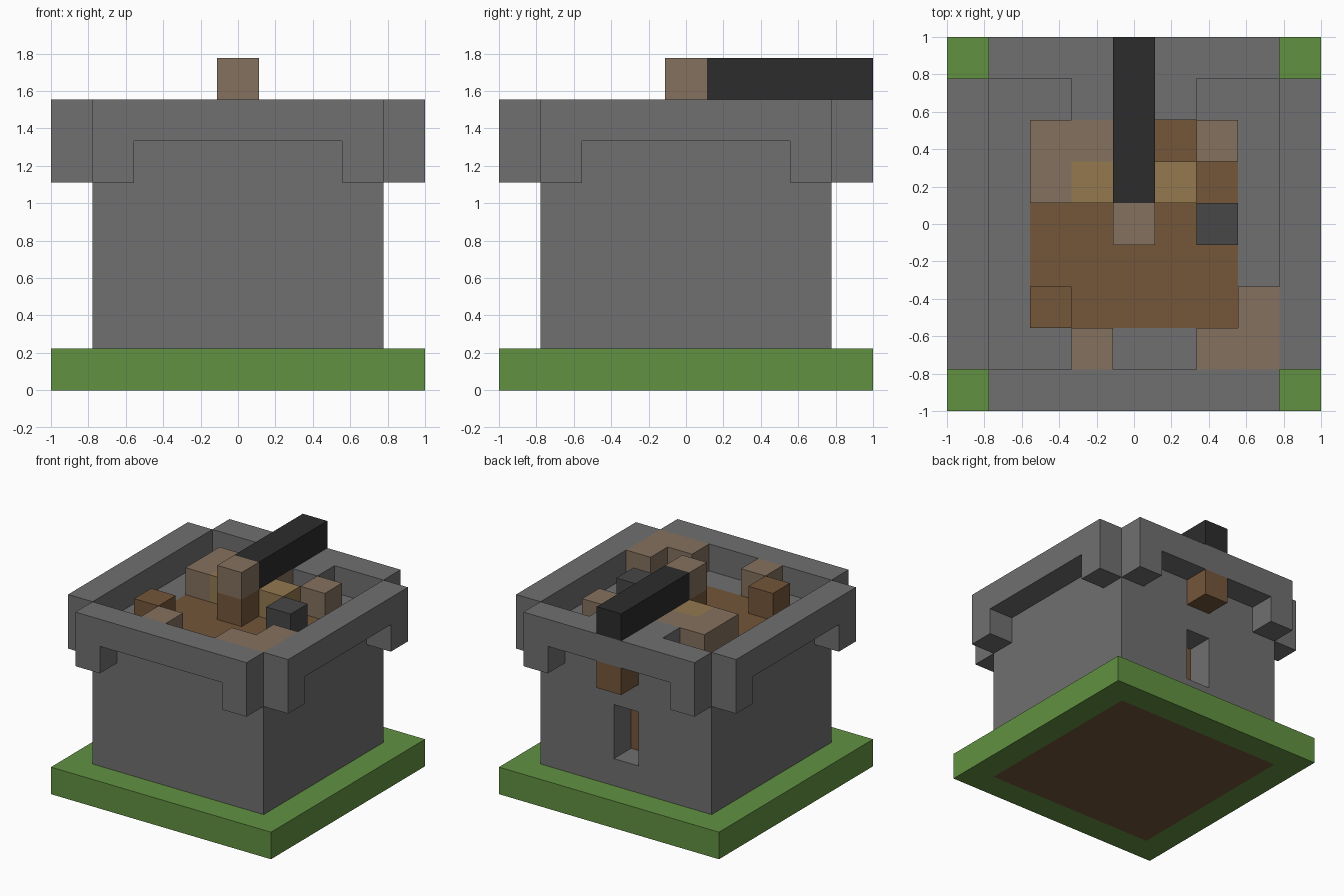
import bpy
import bmesh
from mathutils import Vector

if "Cube" in bpy.data.objects:
    bpy.data.objects.remove(bpy.data.objects["Cube"], do_unlink=True)

N = 9            # blocks along the longest side
S = 2 / N        # block size


def linear(c):
    c /= 255
    return c / 12.92 if c <= 0.04045 else ((c + 0.055) / 1.055) ** 2.4


def material(name, rgb):
    m = bpy.data.materials.new(name)
    m.use_nodes = True
    col = [linear(c) for c in rgb] + [1]
    m.diffuse_color = col
    bsdf = m.node_tree.nodes["Principled BSDF"]
    bsdf.inputs["Base Color"].default_value = col
    bsdf.inputs["Roughness"].default_value = 0.9
    return m


stone = material("stone grey", (112, 112, 112))
grass = material("grass green", (98, 145, 66))
wood = material("wood brown", (116, 86, 58))
pale = material("pale brown", (132, 113, 95))
iron = material("barrel black", (44, 44, 44))
slate = material("dark grey", (71, 71, 71))
gold = material("dull gold", (147, 121, 79))

cells = {}       # block position -> part name
parts = {}       # part name -> material


def fill(part, mat, xs, ys, zs):
    """Assign a box of blocks (inclusive start, exclusive end) to a part."""
    parts[part] = mat
    for x in range(*xs):
        for y in range(*ys):
            for z in range(*zs):
                cells[x, y, z] = part


def block(part, mat, x, y, z):
    fill(part, mat, (x, x + 1), (y, y + 1), (z, z + 1))


# Ground slab with earth underneath
fill("grass_base", grass, (0, 9), (0, 9), (0, 1))
fill("earth_base", wood, (1, 8), (1, 8), (0, 1))

# Tower wall around a wooden core, with a slot window at the back
fill("tower_wall", stone, (1, 8), (1, 8), (1, 6))
fill("wooden_floor", wood, (2, 7), (2, 7), (1, 6))
for z in (2, 3):
    del cells[4, 7, z]

# Overhanging parapet on all four sides, with a drop at each end
for edge in (0, 8):
    fill("parapet", stone, (edge, edge + 1), (1, 8), (6, 7))
    fill("parapet", stone, (1, 8), (edge, edge + 1), (6, 7))
    for end in (1, 7):
        block("parapet", stone, edge, end, 5)
        block("parapet", stone, end, edge, 5)

# Gun platform at the back and the beam under it
fill("gun_platform", stone, (3, 6), (7, 8), (6, 7))
block("support_beam", wood, 4, 8, 5)

# Gun mount, breech and barrel
fill("mount_arm", pale, (2, 5), (6, 7), (6, 7))
block("mount_arm", pale, 2, 5, 6)
fill("mount_plate", gold, (3, 6), (5, 6), (6, 7))
block("breech_post", wood, 4, 4, 6)
block("breech", pale, 4, 4, 7)
fill("barrel", iron, (4, 5), (5, 9), (7, 8))

# Loose stores on the floor
block("back_crate", pale, 6, 6, 6)
block("shot_box", slate, 6, 4, 6)
block("front_barrel", wood, 2, 2, 6)
block("front_crate", pale, 3, 1, 6)
fill("corner_crates", pale, (6, 8), (1, 2), (6, 7))
block("corner_crates", pale, 7, 2, 6)

AXES = [(0, 1, 2), (1, 2, 0), (2, 0, 1)]


def build(part):
    """Make one object from the exposed block faces of a part."""
    bm = bmesh.new()
    verts = {}

    def vert(p):
        if p not in verts:
            verts[p] = bm.verts.new(Vector((p[0] - N / 2, p[1] - N / 2, p[2])) * S)
        return verts[p]

    for pos, owner in cells.items():
        if owner != part:
            continue
        for a, b, c in AXES:
            for side in (0, 1):
                nxt = list(pos)
                nxt[a] += 2 * side - 1
                if tuple(nxt) in cells:
                    continue
                ring = []
                for db, dc in ((0, 0), (1, 0), (1, 1), (0, 1)):
                    p = list(pos)
                    p[a] += side
                    p[b] += db
                    p[c] += dc
                    ring.append(vert(tuple(p)))
                bm.faces.new(ring if side else ring[::-1])
    mesh = bpy.data.meshes.new(part)
    bm.to_mesh(mesh)
    bm.free()
    mesh.materials.append(parts[part])
    bpy.context.scene.collection.objects.link(bpy.data.objects.new(part, mesh))


for part in parts:
    if part in cells.values():
        build(part)
